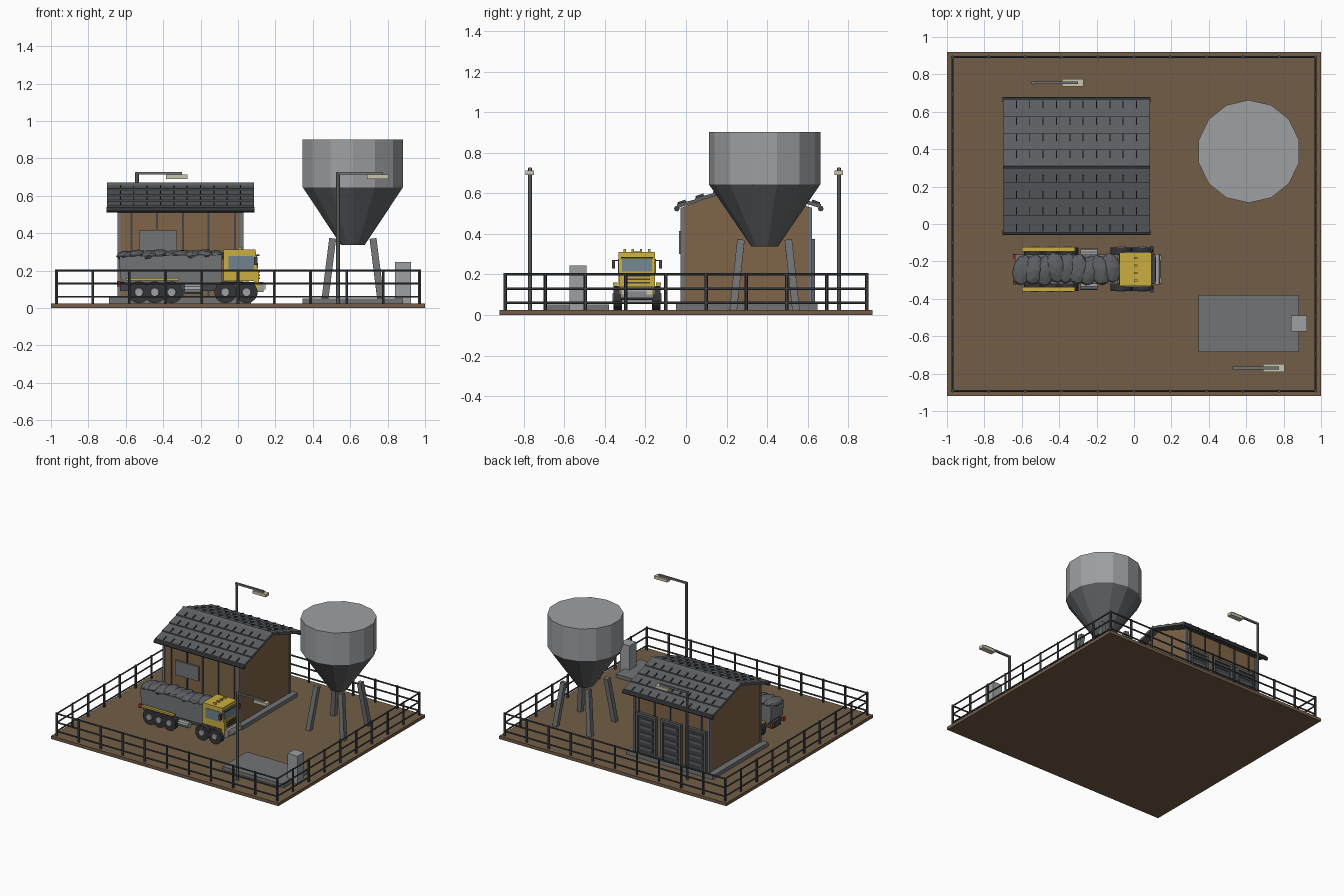
import bpy, bmesh, math, random
from mathutils import Matrix, Vector

if "Cube" in bpy.data.objects:
    bpy.data.objects.remove(bpy.data.objects["Cube"])

random.seed(4)

def mat(name, r, g, b):
    m = bpy.data.materials.new(name)
    m.diffuse_color = (r, g, b, 1)
    m.use_nodes = True
    m.node_tree.nodes["Principled BSDF"].inputs["Base Color"].default_value = m.diffuse_color
    return m

SOIL = mat("soil", .17, .11, .062)
WOOD = mat("wood", .22, .13, .065)
DARK = mat("dark_metal", .055, .06, .066)
SLATE = mat("slate", .11, .115, .125)
STEEL = mat("steel", .34, .35, .36)
CONE = mat("cone_steel", .12, .125, .13)
GREY = mat("mid_grey", .17, .175, .18)
YELLOW = mat("yellow", .6, .42, .05)
GLASS = mat("glass", .16, .23, .28)
TYRE = mat("tyre", .035, .035, .04)
CREAM = mat("cream", .6, .56, .42)
RED = mat("red", .35, .03, .03)

# --- helpers ---
def finish(name, bm, m):
    bmesh.ops.recalc_face_normals(bm, faces=bm.faces)
    me = bpy.data.meshes.new(name)
    bm.to_mesh(me)
    bm.free()
    me.materials.append(m)
    ob = bpy.data.objects.new(name, me)
    bpy.context.collection.objects.link(ob)
    return ob

def boxes(name, m, *bounds):
    """One object made of boxes (x0, x1, y0, y1, z0, z1)."""
    bm = bmesh.new()
    for x0, x1, y0, y1, z0, z1 in bounds:
        mx = Matrix.Translation(((x0 + x1) / 2, (y0 + y1) / 2, (z0 + z1) / 2))
        mx = mx @ Matrix.Diagonal((x1 - x0, y1 - y0, z1 - z0, 1))
        bmesh.ops.create_cube(bm, size=1, matrix=mx)
    return finish(name, bm, m)

def rods(name, m, pairs, r, r2=None, n=8, spin=0):
    """Straight prisms or cones between pairs of points."""
    bm = bmesh.new()
    for a, b in pairs:
        a, b = Vector(a), Vector(b)
        d = b - a
        rot = Vector((0, 0, 1)).rotation_difference(d).to_matrix().to_4x4()
        mx = Matrix.Translation((a + b) / 2) @ rot @ Matrix.Rotation(spin, 4, 'Z')
        bmesh.ops.create_cone(bm, cap_ends=True, segments=n, radius1=r,
                              radius2=r if r2 is None else r2, depth=d.length, matrix=mx)
    return finish(name, bm, m)

def prism(name, m, profile, axis, lo, hi):
    """Extrude a profile along x (profile is y,z) or y (profile is x,z)."""
    bm = bmesh.new()
    place = (lambda u, v: (lo, u, v)) if axis == 'x' else (lambda u, v: (u, lo, v))
    f = bm.faces.new([bm.verts.new(place(*p)) for p in profile])
    ext = bmesh.ops.extrude_face_region(bm, geom=[f])['geom']
    vec = (hi - lo, 0, 0) if axis == 'x' else (0, hi - lo, 0)
    bmesh.ops.translate(bm, vec=vec, verts=[v for v in ext if isinstance(v, bmesh.types.BMVert)])
    return finish(name, bm, m)

Q = math.pi / 4

# --- yard and fence ---
boxes("yard_ground", SOIL, (-1, 1, -.92, .92, 0, .025))
FX, FY = .97, .893
spots = [(-FX + i * FX / 5, s * FY) for i in range(11) for s in (-1, 1)]
spots += [(s * FX, -FY + i * FY * 2 / 9) for i in range(1, 9) for s in (-1, 1)]
rods("fence_posts", DARK, [((x, y, .02), (x, y, .207)) for x, y in spots], .0085, n=6)
rails = []
for z in (.06, .13, .2):
    for s in (-1, 1):
        rails += [((-FX, s * FY, z), (FX, s * FY, z)), ((s * FX, -FY, z), (s * FX, FY, z))]
rods("fence_rails", DARK, rails, .006, n=6)

# --- shed walls ---
YC = .31
boxes("shed_foundation", GREY, (-.69, .07, -.05, .65, .02, .055))
prism("shed_walls", WOOD, [(-.02, .05), (.615, .05), (.615, .53), (YC - .012, .652), (-.02, .53)],
      'x', -.64, .025)
boxes("shed_battens", DARK, *[(x - .005, x + .005, y - .008, y + .008, .055, .53)
      for x in (-.57, -.433, -.295, -.157, -.017) for y in (-.02, .615)])
boxes("shed_corner_posts", GREY, *[(x - .009, x + .009, y - .01, y + .01, .055, .53)
      for x in (-.636, .02) for y in (-.018, .613)])
boxes("shed_window", GREY, (-.53, -.325, -.035, -.015, .3, .415))

# --- shed doors on the back ---
panels, frames = [], []
for cx in (-.53, -.31, -.09):
    frames += [(cx - .088, cx - .07, .61, .637, .055, .375), (cx + .07, cx + .088, .61, .637, .055, .375),
               (cx - .088, cx + .088, .61, .637, .357, .375)]
    frames += [(cx - .055, cx + .055, .62, .632, .09 + i * .055, .112 + i * .055) for i in range(5)]
    panels.append((cx - .075, cx + .075, .61, .625, .055, .36))
boxes("door_panels", DARK, *panels)
boxes("door_frames", SLATE, *frames)

# --- shed roof: overlapping rows on both slopes ---
X0, X1, RUN, ZE, ZR, ROWS = -.7, .085, .355, .535, .655, 4
for s, side in ((-1, "front"), (1, "back")):
    ribs = bmesh.new()
    for i in range(ROWS):
        a, b = i / ROWS, min(1, (i + 1.1) / ROWS)
        ya, yb = YC + s * RUN * (1 - a), YC + s * RUN * (1 - b)
        za, zb = ZE + (ZR - ZE) * a, ZE + (ZR - ZE) * b
        prism(f"roof_{side}_row_{i + 1}", SLATE,
              [(ya, za - .008), (ya, za + .013), (yb, zb + .004), (yb, zb - .012)], 'x', X0, X1)
        # raised seams between the slates
        slope = math.atan2(zb - za, yb - ya)
        for k in range(1, 11):
            x = X0 + (X1 - X0) * k / 11
            mx = Matrix.Translation((x, ya * .75 + yb * .25, za * .75 + zb * .25 + .013))
            mx = mx @ Matrix.Rotation(slope, 4, 'X') @ Matrix.Diagonal((.005, .04, .014, 1))
            bmesh.ops.create_cube(ribs, size=1, matrix=mx)
    finish(f"roof_{side}_seams", ribs, DARK)
prism("roof_ridge_cap", SLATE, [(YC - .022, .65), (YC, .67), (YC + .022, .65)], 'x', X0, X1)
rods("roof_gutters", DARK, [((X0 - .003, YC + s * .355, .525), (X1 + .003, YC + s * .355, .525))
     for s in (-1, 1)], .014, n=8)

# --- silo ---
SX, SY = .614, .388
rods("silo_drum", STEEL, [((SX, SY, .645), (SX, SY, .902))], .275, n=14)
rods("silo_hopper", CONE, [((SX, SY, .337), (SX, SY, .645))], .065, .275, n=14)
rods("silo_legs", GREY, [((SX + i * .152, SY + j * .155, .022), (SX + i * .108, SY + j * .117, .37))
     for i in (-1, 1) for j in (-1, 1)], .026, n=4, spin=Q)

# --- weighing slab and cabinet ---
boxes("weighing_slab", GREY, (.345, .883, -.685, -.38, .02, .052))
boxes("control_cabinet", STEEL, (.84, .925, -.575, -.49, .022, .245))

# --- lamp posts ---
for x, y, tag in ((.535, -.77, "front"), (-.54, .755, "back")):
    rods(f"lamp_post_{tag}", GREY, [((x, y, .02), (x, y, .725))], .01, n=8)
    boxes(f"lamp_arm_{tag}", GREY, (x - .008, x + .24, y - .007, y + .007, .713, .727))
    boxes(f"lamp_head_{tag}", CREAM, (x + .155, x + .27, y - .021, y + .021, .69, .713))

# --- truck chassis and wheels ---
TY = -.242
boxes("truck_chassis", DARK, (-.63, .1, TY - .05, TY + .05, .09, .14))
boxes("truck_tail_lights", RED, *[(-.648, -.628, y - .012, y + .012, .115, .145) for y in (TY - .07, TY + .07)])
axles = (-.53, -.445, -.355, -.068, .046)
rods("truck_axles", DARK, [((x, TY - .09, .084), (x, TY + .09, .084)) for x in axles], .012)
rods("truck_wheels", TYRE, [((x, TY + s * .075, .084), (x, TY + s * .116, .084))
     for x in axles for s in (-1, 1)], .059, n=14)
rods("truck_hubs", STEEL, [((x, TY + s * .11, .084), (x, TY + s * .121, .084))
     for x in axles for s in (-1, 1)], .029, .022, n=10)
rods("truck_fuel_tanks", STEEL, [((-.285, TY + s * .085, .1), (-.195, TY + s * .085, .1))
     for s in (-1, 1)], .026, n=10)
boxes("truck_rear_fenders", YELLOW, *[(-.6, -.315, min(TY + s * .095, TY + s * .118),
      max(TY + s * .095, TY + s * .118), .146, .16) for s in (-1, 1)])

# --- truck bed with lumpy load ---
prism("truck_bed", GREY, [(-.6, .13), (-.085, .13), (-.085, .285), (-.635, .275), (-.63, .16)],
      'y', TY - .078, TY + .078)
load = bmesh.new()
for i in range(9):
    mx = Matrix.Translation((-.595 + i * .059, TY + random.uniform(-.01, .01), .278 + .005 * (i % 2)))
    mx = mx @ Matrix.Rotation(random.uniform(-.3, .3), 4, 'Z') @ Matrix.Diagonal((.055, .083, .03, 1))
    bmesh.ops.create_icosphere(load, subdivisions=2, radius=1, matrix=mx)
for v in load.verts:
    v.co.z += random.uniform(-.003, .003)
finish("truck_load", load, SLATE)

# --- truck cab ---
prism("truck_cab", YELLOW, [(-.078, .145), (.103, .145), (.103, .22), (.094, .312), (-.078, .312)],
      'y', TY - .09, TY + .09)
boxes("cab_side_windows", GLASS, (-.052, .085, TY - .094, TY + .094, .2, .277))
prism("cab_windscreen", GLASS, [(.1, .215), (.108, .215), (.102, .277), (.094, .277)],
      'y', TY - .075, TY + .075)
boxes("cab_front_lower", YELLOW, (.085, .112, TY - .088, TY + .088, .1, .2))
boxes("cab_grille_bars", DARK, *[(.105, .118, TY - .065, TY + .065, z, z + .008) for z in (.155, .172, .19)])
boxes("cab_sun_visor", DARK, (.095, .115, TY - .078, TY + .078, .279, .286))
prism("cab_bumper", STEEL, [(.1, .085), (.135, .085), (.143, .115), (.135, .14), (.1, .14)],
      'y', TY - .082, TY + .082)
boxes("cab_headlights", CREAM, *[(.13, .146, TY + s * .06 - .014, TY + s * .06 + .014, .1, .125) for s in (-1, 1)])
boxes("cab_roof_lights", YELLOW, *[(.0, .02, TY + d - .006, TY + d + .006, .31, .325)
      for d in (-.06, -.02, .02, .06)])
boxes("cab_mirrors", DARK, *[(.085, .103, TY + s * .116 - .008, TY + s * .116 + .008, .23, .272) for s in (-1, 1)],
      (.09, .098, TY - .12, TY + .12, .266, .272))
boxes("cab_steps", DARK, *[(-.02, .0, TY + s * .09 - .012, TY + s * .09 + .012, .08, .1) for s in (-1, 1)])
